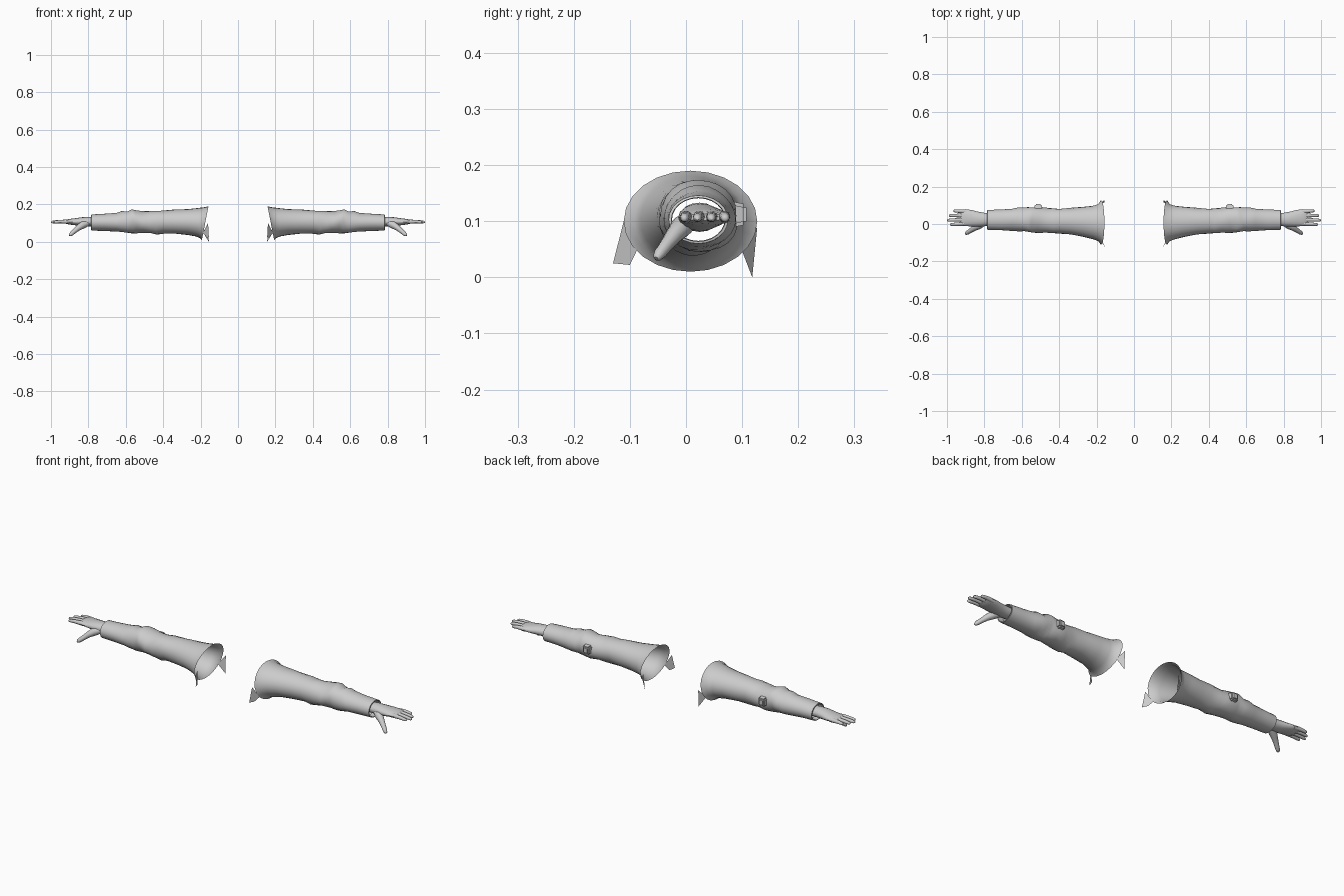
import bpy, bmesh, math
from mathutils import Vector

grey = bpy.data.materials.new("plain grey")
grey.diffuse_color = (0.6, 0.6, 0.6, 1)


def finish(name, bm, angle=50):
    """Make an object mirrored to both arms."""
    bmesh.ops.recalc_face_normals(bm, faces=bm.faces)
    mesh = bpy.data.meshes.new(name)
    bm.to_mesh(mesh)
    bm.free()
    mesh.materials.append(grey)
    ob = bpy.data.objects.new(name, mesh)
    bpy.context.collection.objects.link(ob)
    bpy.ops.object.select_all(action='DESELECT')
    ob.select_set(True)
    bpy.context.view_layer.objects.active = ob
    bpy.ops.object.shade_smooth_by_angle(angle=math.radians(angle))
    mod = ob.modifiers.new("both_arms", 'MIRROR')
    mod.use_mirror_merge = False
    return ob


def loft(name, rings, cap_start=False, cap_end=False):
    bm = bmesh.new()
    rows = [[bm.verts.new(p) for p in ring] for ring in rings]
    n = len(rows[0])
    for a, b in zip(rows, rows[1:]):
        for i in range(n):
            j = (i + 1) % n
            bm.faces.new((a[i], a[j], b[j], b[i]))
    if cap_start:
        bm.faces.new(rows[0])
    if cap_end:
        bm.faces.new(rows[-1])
    return finish(name, bm)


def oval(x, yc, zc, ry, rz, n=24, slant=0, fold=0):
    """Oval cross-section; slant pushes the underside outward, fold crumples it."""
    pts = []
    for i in range(n):
        t = math.tau * i / n
        k = 1 + fold * math.sin(3 * t + x * 45)
        pts.append((x + slant * (1 - math.sin(t)) / 2 + fold * 0.12 * math.sin(2 * t + x * 30),
                    yc + ry * k * math.cos(t), zc + rz * k * math.sin(t)))
    return pts


def tube(name, path, n=10):
    """Round tapered tube through (x, y, z, radius) points."""
    pts = [Vector(p[:3]) for p in path]
    rings = []
    for i, p in enumerate(pts):
        d = (pts[min(i + 1, len(pts) - 1)] - pts[max(i - 1, 0)]).normalized()
        u = d.cross(Vector((0, 0, 1))).normalized()
        v = d.cross(u)
        rings.append([p + path[i][3] * (u * math.cos(math.tau * k / n) + v * math.sin(math.tau * k / n))
                      for k in range(n)])
    return loft(name, rings, True, True)


# Sleeve: flared shoulder opening, folds at the elbow, turned-in cuff
sleeve = [  # x, y centre, z centre, y radius, z radius, slant, fold
    (0.158, 0.008, 0.100, 0.119, 0.090, 0.035, 0),
    (0.178, 0.007, 0.102, 0.099, 0.083, 0.025, 0),
    (0.215, 0.008, 0.104, 0.089, 0.076, 0.010, 0.005),
    (0.270, 0.012, 0.106, 0.080, 0.069, 0, 0.01),
    (0.340, 0.015, 0.107, 0.071, 0.064, 0, 0.02),
    (0.400, 0.016, 0.106, 0.066, 0.062, 0, 0.03),
    (0.435, 0.016, 0.103, 0.066, 0.063, 0, 0.04),
    (0.470, 0.019, 0.104, 0.067, 0.059, 0, 0.04),
    (0.510, 0.024, 0.104, 0.070, 0.058, 0, 0.04),
    (0.545, 0.023, 0.109, 0.067, 0.062, 0, 0.04),
    (0.565, 0.023, 0.111, 0.066, 0.064, 0, 0.03),
    (0.590, 0.023, 0.105, 0.064, 0.056, 0, 0.04),
    (0.620, 0.024, 0.107, 0.064, 0.056, 0, 0.03),
    (0.650, 0.023, 0.104, 0.059, 0.050, 0, 0.02),
    (0.715, 0.022, 0.104, 0.055, 0.046, 0, 0.01),
    (0.784, 0.022, 0.103, 0.053, 0.043, 0, 0),
    (0.785, 0.022, 0.103, 0.048, 0.039, 0, 0),
    (0.755, 0.022, 0.103, 0.047, 0.038, 0, 0),
]
loft("sleeve", [oval(x, y, z, a, b, 24, s, f) for x, y, z, a, b, s, f in sleeve])

# Pointed cloth flaps hanging from the shoulder opening
for name, corners in (
        ("front_flap", [(0.160, -0.111, 0.10), (0.156, -0.130, 0.025),
                        (0.166, -0.100, 0.022), (0.188, -0.088, 0.047)]),
        ("back_flap", [(0.160, 0.127, 0.09), (0.156, 0.118, 0.0),
                       (0.188, 0.098, 0.052)])):
    bm = bmesh.new()
    bm.faces.new([bm.verts.new(p) for p in corners])
    finish(name, bm)

# Small raised knot of cloth behind the elbow
bm = bmesh.new()
bmesh.ops.create_cube(bm, size=1)
for v in bm.verts:
    taper = 0.75 if v.co.y > 0 else 1
    v.co = Vector((0.512 + v.co.x * 0.045 * taper, 0.093 + v.co.y * 0.03,
                   0.112 + v.co.z * 0.048 * taper))
bmesh.ops.bevel(bm, geom=bm.edges[:], offset=0.006, segments=2, affect='EDGES')
finish("elbow_knot", bm)

# Palm and open wrist
palm = [(0.762, 0.025, 0.106, 0.034, 0.025), (0.800, 0.024, 0.107, 0.036, 0.026),
        (0.835, 0.026, 0.107, 0.040, 0.024), (0.870, 0.031, 0.107, 0.044, 0.019),
        (0.900, 0.034, 0.107, 0.045, 0.015), (0.920, 0.034, 0.107, 0.043, 0.011),
        (0.928, 0.034, 0.107, 0.038, 0.006)]
loft("palm", [oval(*p, n=16) for p in palm], cap_end=True)

# Fingers: root y, tip y, tip x
for name, y0, y1, tip in (("index_finger", 0.002, -0.003, 0.985), ("middle_finger", 0.024, 0.020, 1.0),
                          ("ring_finger", 0.046, 0.045, 0.99), ("little_finger", 0.067, 0.070, 0.965)):
    x0 = 0.89
    shape = ((0, 0.0105, 0), (0.35, 0.0105, 0.002), (0.65, 0.009, 0.002),
             (0.88, 0.008, 0), (0.97, 0.006, -0.001), (1, 0.003, -0.001))
    tube(name, [(x0 + (tip - x0) * t, y0 + (y1 - y0) * t, 0.106 + dz, r) for t, r, dz in shape])

# Thumb pointing forward and down
tube("thumb", [(0.800, 0.008, 0.102, 0.016), (0.830, -0.008, 0.090, 0.020),
               (0.855, -0.023, 0.073, 0.015), (0.875, -0.036, 0.056, 0.012),
               (0.890, -0.046, 0.043, 0.011), (0.898, -0.051, 0.036, 0.008),
               (0.901, -0.053, 0.033, 0.004)])
